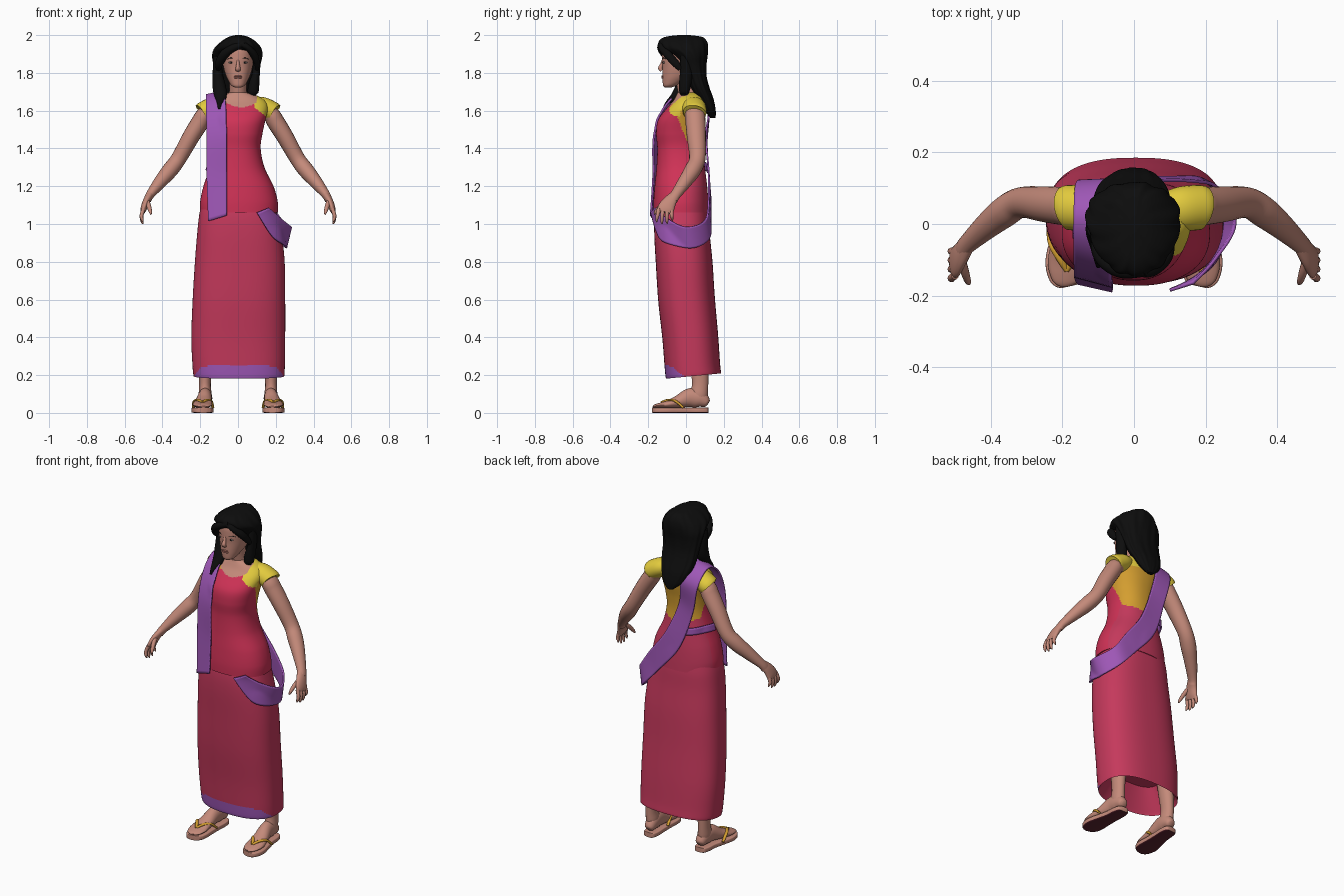
import bpy, bmesh, math
from mathutils import Vector
from mathutils.bvhtree import BVHTree


def material(name, rgb):
    lin = [((c / 255 + 0.055) / 1.055) ** 2.4 if c > 10 else c / 255 / 12.92 for c in rgb]
    m = bpy.data.materials.new(name)
    m.diffuse_color = (*lin, 1)
    return m


SKIN = material("skin", (196, 138, 122))
HAIR = material("black hair", (13, 13, 13))
TUNIC = material("bright pink cloth", (207, 50, 86))
SKIRT = material("muted pink cloth", (197, 57, 92))
PURPLE = material("purple border", (158, 87, 182))
YELLOW = material("yellow cloth", (228, 204, 62))
MUSTARD = material("mustard cloth", (212, 158, 48))
SOLE = material("maroon sole", (92, 36, 48))
WHITE = material("eye white", (200, 185, 178))
LIP = material("lip", (178, 112, 102))


def smooth_path(pts, steps):
    """Catmull-Rom interpolation of number tuples."""
    out = []
    for i in range(len(pts) - 1):
        p0, p1, p2, p3 = pts[max(i - 1, 0)], pts[i], pts[i + 1], pts[min(i + 2, len(pts) - 1)]
        for k in range(steps):
            t = k / steps
            out.append([0.5 * (2 * b + (c - a) * t + (2 * a - 5 * b + 4 * c - d) * t * t
                               + (3 * b - a - 3 * c + d) * t ** 3)
                        for a, b, c, d in zip(p0, p1, p2, p3)])
    return out + [list(pts[-1])]


def skin_rings(name, rings, mats, rule=None, closed=True, angle=50):
    """Bridge rings of points into an object; return it and a search tree of its sides."""
    bm = bmesh.new()
    vs = [[bm.verts.new(p) for p in r] for r in rings]
    n = len(rings[0])
    for a, b in zip(vs, vs[1:]):
        for i in range(n if closed else n - 1):
            j = (i + 1) % n
            bm.faces.new((a[i], a[j], b[j], b[i]))
    if closed:
        bm.faces.new(vs[0])
        bm.faces.new(vs[-1])
    bmesh.ops.recalc_face_normals(bm, faces=bm.faces)
    bm.normal_update()
    if rule:
        for f in bm.faces:
            f.material_index = mats.index(rule(f.calc_center_median(), f.normal))
    bm.verts.index_update()
    tree = BVHTree.FromPolygons([v.co.copy() for v in bm.verts],
                                [[v.index for v in f.verts] for f in bm.faces if len(f.verts) == 4])
    me = bpy.data.meshes.new(name)
    bm.to_mesh(me)
    bm.free()
    for m in mats:
        me.materials.append(m)
    ob = bpy.data.objects.new(name, me)
    bpy.context.collection.objects.link(ob)
    bpy.ops.object.select_all(action='DESELECT')
    ob.select_set(True)
    bpy.context.view_layer.objects.active = ob
    bpy.ops.object.shade_smooth_by_angle(angle=math.radians(angle))
    return ob, tree


def power(v, e):
    return math.copysign(abs(v) ** (2 / e), v)


def loft(name, stations, mats, rule=None, n=64, e=2.2, steps=6, tilt=0, ripple=0):
    """Horizontal rings; station = z, left x, right x, front y, back y."""
    rings = []
    for z, xl, xr, yf, yb in smooth_path(stations, steps):
        ring = []
        for i in range(n):
            a = math.tau * i / n
            k = 1 + ripple * math.sin(11 * a + 9 * z) + ripple * 0.6 * math.sin(17 * a - 14 * z)
            y = (yf + yb) / 2 + (yb - yf) / 2 * k * power(math.sin(a), e)
            x = (xl + xr) / 2 + (xr - xl) / 2 * k * power(math.cos(a), e)
            ring.append((x, y, z + tilt * y * max(0, 1 - z)))
        rings.append(ring)
    return skin_rings(name, rings, mats, rule)


def tube(name, stations, mats, hint=(0, 1, 0), rule=None, side=1, n=20, e=2, steps=5):
    """Rings along a path; station = x, y, z, side radius, hint radius."""
    path = smooth_path(stations, steps)
    pts = [Vector((p[0] * side, p[1], p[2])) for p in path]
    rings = []
    for i, p in enumerate(pts):
        t = (pts[min(i + 1, len(pts) - 1)] - pts[max(i - 1, 0)]).normalized()
        u = t.cross(Vector(hint)).normalized()
        v = u.cross(t)
        ra, rb = max(path[i][3], .001), max(path[i][4], .001)
        rings.append([p + u * ra * power(math.cos(math.tau * k / n), e)
                      + v * rb * power(math.sin(math.tau * k / n), e) for k in range(n)])
    return skin_rings(name, rings, mats, rule)


def ball(name, loc, scale, mat):
    x, y, z = loc
    a, b, c = scale
    st = [(z + c * math.sin(t), x - a * math.cos(t), x + a * math.cos(t), y - b * math.cos(t), y + b * math.cos(t))
          for t in [math.pi * (i / 8 - 0.5) * 0.98 for i in range(9)]]
    return loft(name, st, [mat], n=16, e=2, steps=1)


# Skirt with inner underside and purple front hem
def skirt_rule(c, n):
    outside = n.x * c.x + n.y * (c.y - .04) > 0
    return PURPLE if outside and c.z < 0.248 - 0.75 * max(c.y + 0.08, 0) else SKIRT


_, skirt_tree = loft("skirt", [
    (0.32, -.14, .15, -.04, .11), (0.21, -.225, .235, -.096, .175), (0.195, -.235, .245, -.106, .185),
    (0.25, -.241, .248, -.113, .18), (0.4, -.247, .25, -.125, .17), (0.6, -.24, .25, -.147, .153),
    (0.8, -.228, .247, -.16, .14), (0.95, -.216, .23, -.168, .125), (1.05, -.205, .208, -.165, .118),
    (1.12, -.19, .19, -.15, .108)], [SKIRT, PURPLE], skirt_rule, n=96, e=2.5, steps=9, tilt=0.12)


# Upper garment: tunic, blouse back and shoulders, neckline
def top_rule(c, n):
    ax = abs(c.x)
    if c.y < 0.01 and c.z > 1.618 + 4 * (c.x - 0.015) ** 2 and abs(c.x - 0.015) < 0.085:
        return SKIN
    if (c.y <= -0.03 and ax > 0.085 and c.z > 1.615 - 0.8 * (ax - 0.09)) or (c.z > 1.6 and c.y > -0.03):
        return YELLOW
    if c.z > 1.335 + 0.3 * ax and c.y > -0.06 + (1.6 - c.z) * 0.4:
        return MUSTARD
    return SKIRT if c.y > 0.02 else TUNIC


_, top_tree = loft("tunic", [
    (1.06, -.2, .212, -.172, .121), (1.12, -.2, .21, -.172, .118), (1.2, -.183, .188, -.166, .112),
    (1.3, -.15, .14, -.156, .1), (1.4, -.13, .12, -.152, .088), (1.48, -.134, .13, -.158, .09),
    (1.55, -.148, .145, -.148, .1), (1.61, -.16, .158, -.105, .106), (1.65, -.146, .146, -.07, .1),
    (1.68, -.1, .1, -.052, .085), (1.695, -.05, .05, -.045, .06)],
    [TUNIC, YELLOW, MUSTARD, SKIN, SKIRT], top_rule, n=128, e=2.25, steps=12)
trees = [skirt_tree, top_tree]

for s, tag in ((1, "left"), (-1, "right")):
    # Sleeves
    tube("sleeve_" + tag, [(.08, .035, 1.635, .04, .05), (.13, .042, 1.62, .052, .062),
                           (.178, .046, 1.596, .054, .063), (.186, .046, 1.591, .052, .061)],
         [YELLOW], side=s, n=28)
    # Arms
    tube("arm_" + tag, [(.13, .045, 1.615, .04, .046), (.178, .047, 1.575, .045, .053),
                        (.2, .05, 1.54, .047, .053), (.25, .055, 1.46, .045, .05),
                        (.315, .06, 1.345, .041, .043), (.36, .035, 1.285, .042, .044),
                        (.41, -.005, 1.225, .035, .037), (.465, -.055, 1.155, .023, .028),
                        (.478, -.072, 1.13, .021, .03)], [SKIN], side=s)
    # Hands
    tube("palm_" + tag, [(.465, -.055, 1.155, .02, .026), (.485, -.085, 1.12, .019, .036),
                         (.498, -.105, 1.085, .017, .044), (.505, -.112, 1.062, .012, .04)],
         [SKIN], side=s)
    for i in range(4):
        y, drop = -.143 + .022 * i, (.01, 0, .002, .018)[i]
        tube(f"finger_{i + 1}_{tag}", [(.5, y, 1.08, .011, .012), (.511, y - .008 + .003 * i, 1.045, .01, .01),
                                       (.508, y - .012 + .005 * i, 1.015 + drop, .008, .008),
                                       (.503, y - .012 + .006 * i, 1.0 + drop, .003, .003)],
             [SKIN], side=s, n=10, steps=3)
    tube("thumb_" + tag, [(.482, -.1, 1.125, .012, .014), (.472, -.135, 1.095, .012, .012),
                          (.464, -.16, 1.065, .009, .009), (.46, -.168, 1.05, .003, .003)],
         [SKIN], side=s, n=10, steps=3)
    # Legs, feet, sandals
    tube("leg_" + tag, [(.165, .06, .45, .05, .055), (.17, .07, .28, .04, .05), (.175, .075, .16, .031, .043),
                        (.174, .07, .1, .034, .046), (.173, .07, .06, .03, .04)], [SKIN], side=s)
    foot = [(.17, .118, .05, .014, .014), (.17, .108, .056, .028, .028), (.172, .07, .076, .036, .048),
            (.175, .02, .08, .037, .05), (.182, -.04, .06, .044, .034), (.188, -.1, .045, .052, .02),
            (.187, -.14, .04, .047, .013), (.184, -.163, .036, .034, .009), (.182, -.173, .033, .014, .004)]
    tube("foot_" + tag, foot, [SKIN], hint=(0, 0, 1), side=s)
    tube("sandal_sole_" + tag, [(x, y * 1.01, .0145, w + .007, .0145) for x, y, z, w, h in foot],
         [SKIN, SOLE], hint=(0, 0, 1), side=s, e=6, n=32,
         rule=lambda c, n: SOLE if n.z < -0.5 else SKIN)
    for d, part in ((1, "outer"), (-1, "inner")):
        tube(f"sandal_strap_{part}_{tag}", [(.188, -.13, .056, .007, .006), (.188 + .02 * d, -.095, .067, .01, .007),
                                            (.187 + .043 * d, -.055, .062, .01, .007),
                                            (.185 + .052 * d, -.015, .028, .008, .006)],
             [MUSTARD], hint=(0, 0, 1), side=s, n=10)


# Draped cloth bands, pushed just outside the body where they touch it
def band(name, edges, across=12, steps=8, gap=0.013):
    rows = []
    for r in smooth_path(edges, steps):
        a, b = Vector(r[:3]), Vector(r[3:])
        row = []
        for i in range(across + 1):
            p = a.lerp(b, i / across)
            for t in trees:
                co, nrm, _, dist = t.find_nearest(p)
                if dist < 0.05 and (p - co).dot(nrm) < gap:
                    p = co + nrm * gap
            row.append(p)
        rows.append(row)
    ob, _ = skin_rings(name, rows, [PURPLE], closed=False)
    mod = ob.modifiers.new("thickness", 'SOLIDIFY')
    mod.thickness, mod.offset = 0.009, 0


band("sash", [
    (-.157, -.165, 1.015, -.06, -.187, 1.045), (-.165, -.15, 1.25, -.06, -.174, 1.25),
    (-.166, -.135, 1.48, -.06, -.168, 1.48), (-.168, -.07, 1.63, -.065, -.1, 1.64),
    (-.168, .03, 1.682, -.075, .02, 1.705), (-.16, .115, 1.6, -.055, .12, 1.63),
    (-.12, .11, 1.42, -.03, .105, 1.47), (-.04, .125, 1.2, .05, .12, 1.28),
    (.1, .13, 1.03, .16, .12, 1.13), (.2, .12, .92, .235, .1, 1.02),
    (.255, .02, .872, .282, .0, .985), (.19, -.13, .92, .225, -.1, 1.03),
    (.1, -.185, 1.06, .165, -.165, 1.085)])
band("side_band", [(0, .112, 1.27, 0, .11, 1.31), (-.11, .095, 1.29, -.11, .093, 1.33),
                   (-.155, .02, 1.29, -.147, .02, 1.33), (-.155, -.04, 1.28, -.147, -.04, 1.32)], across=4)

# Neck, head and face
tube("neck", [(0, .03, 1.64, .06, .06), (0, .012, 1.69, .048, .052), (0, 0, 1.73, .044, .048),
              (0, -.01, 1.79, .046, .05)], [SKIN], n=28)
loft("head", [(1.722, -.015, .015, -.112, -.08), (1.733, -.035, .035, -.121, -.05), (1.76, -.052, .052, -.124, 0),
              (1.79, -.066, .066, -.125, .05), (1.83, -.077, .077, -.125, .075), (1.88, -.082, .082, -.128, .085),
              (1.93, -.078, .078, -.122, .085), (1.965, -.05, .05, -.085, .06), (1.98, -.02, .02, -.04, .02)],
     [SKIN], n=48, e=2.15)
tube("nose", [(0, -.118, 1.875, .007, .008), (0, -.128, 1.845, .009, .009), (0, -.136, 1.825, .013, .012),
              (0, -.129, 1.812, .013, .008)], [SKIN], n=14)
for z in (1.782, 1.774):
    ball("lip", (0, -.123, z), (.021, .007, .005), LIP)
for s in (1, -1):
    ball("eye", (.036 * s, -.117, 1.855), (.014, .005, .005), WHITE)
    ball("iris", (.036 * s, -.1205, 1.855), (.005, .003, .005), HAIR)
    tube("eyebrow", [(.02, -.1235, 1.874, .001, .002), (.038, -.1195, 1.879, .002, .002),
                     (.056, -.1055, 1.873, .001, .002)], [HAIR], hint=(0, 0, 1), side=s, n=8)

# Hair mass, fringe and locks
loft("hair", [(1.56, -.015, .025, .13, .156), (1.6, -.06, .06, .1, .157), (1.66, -.095, .085, .06, .146),
              (1.72, -.112, .1, .025, .124), (1.78, -.118, .106, 0, .108), (1.84, -.127, .117, -.03, .107),
              (1.89, -.133, .128, -.07, .114), (1.93, -.122, .123, -.132, .117), (1.965, -.088, .095, -.143, .11),
              (1.99, -.05, .055, -.11, .085), (2.0, -.012, .018, -.04, .02)],
     [HAIR], n=96, e=2.15, ripple=0.02)
strands = {
    "fringe_right": [(.03, -.122, 1.955, .02, .025), (-.03, -.13, 1.93, .02, .022),
                     (-.072, -.11, 1.898, .024, .022), (-.098, -.07, 1.855, .022, .025),
                     (-.105, -.04, 1.82, .012, .014)],
    "fringe_left": [(.01, -.122, 1.955, .02, .025), (.05, -.125, 1.935, .016, .022),
                    (.085, -.095, 1.895, .02, .022), (.1, -.055, 1.85, .014, .02), (.1, -.03, 1.82, .01, .012)],
    "lock_right": [(-.108, -.01, 1.89, .024, .03), (-.108, -.005, 1.8, .026, .035), (-.1, -.02, 1.73, .035, .035),
                   (-.092, -.06, 1.675, .032, .022), (-.098, -.1, 1.64, .014, .01), (-.1, -.118, 1.61, .006, .006)],
    "lock_left": [(.1, 0, 1.89, .022, .03), (.096, 0, 1.8, .02, .032), (.085, -.005, 1.74, .028, .032),
                  (.08, -.01, 1.695, .028, .025), (.085, -.01, 1.675, .01, .008)]}
for name, pts in strands.items():
    tube("hair_" + name, pts, [HAIR], hint=(0, 1, 0))
